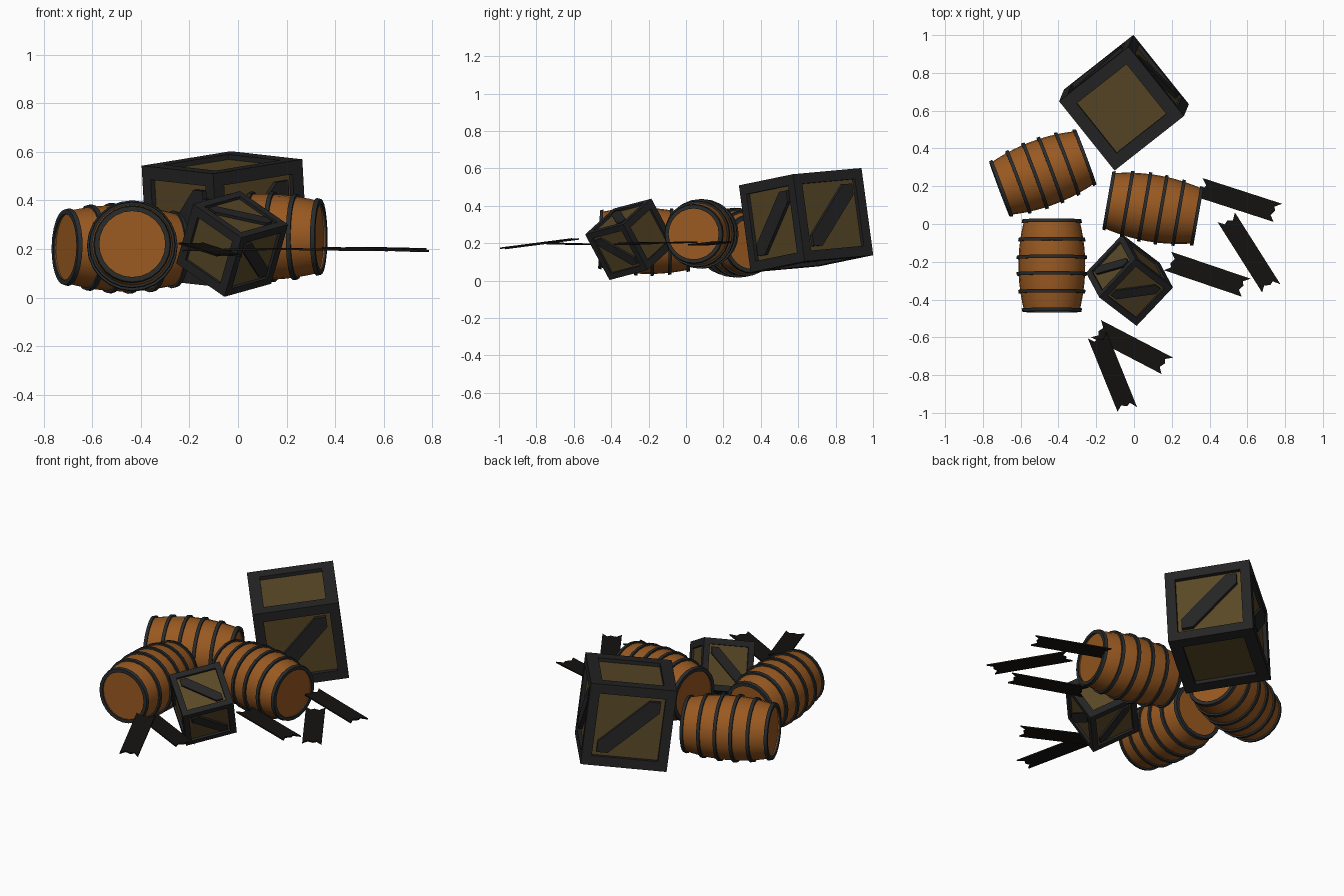
import bpy, bmesh, math
from mathutils import Vector, Matrix

if "Cube" in bpy.data.objects:
    bpy.data.objects.remove(bpy.data.objects["Cube"])


def mat(name, r, g, b):
    m = bpy.data.materials.new(name)
    m.diffuse_color = (r, g, b, 1)
    m.use_nodes = True
    m.node_tree.nodes["Principled BSDF"].inputs["Base Color"].default_value = m.diffuse_color
    return m


WOOD = mat("barrel_wood", .32, .10, .015)
IRON = mat("dark_iron", .022, .024, .025)
FRAME = mat("crate_frame", .018, .018, .019)
PANEL = mat("crate_panel", .10, .065, .02)
CHAR = mat("charred_wood", .007, .006, .005)


def finish(bm, name, mats, matrix):
    bmesh.ops.recalc_face_normals(bm, faces=bm.faces[:])
    me = bpy.data.meshes.new(name)
    bm.to_mesh(me)
    bm.free()
    for m in mats:
        me.materials.append(m)
    ob = bpy.data.objects.new(name, me)
    ob.matrix_world = matrix
    bpy.context.collection.objects.link(ob)
    return ob


def frame(z_axis, x_axis, center):
    # orthonormal placement from an up axis and an approximate x axis
    z = Vector(z_axis).normalized()
    x = Vector(x_axis)
    x = (x - z * x.dot(z)).normalized()
    y = z.cross(x)
    m = Matrix((x, y, z)).transposed().to_4x4()
    m.translation = Vector(center)
    return m


def lathe(bm, profile, closed, mat_index, n=24):
    # revolve (radius, height) points around local z
    rings = [[bm.verts.new((r * math.cos(2 * math.pi * i / n), r * math.sin(2 * math.pi * i / n), z))
              for i in range(n)] for r, z in profile]
    pairs = list(zip(rings, rings[1:]))
    if closed:
        pairs.append((rings[-1], rings[0]))
    faces = [bm.faces.new((p[i], p[(i + 1) % n], q[(i + 1) % n], q[i]))
             for p, q in pairs for i in range(n)]
    if not closed:
        faces += [bm.faces.new(rings[0]), bm.faces.new(rings[-1])]
    for f in faces:
        f.material_index = mat_index


def barrel(name, center, axis):
    half = .24
    radius = lambda t: .177 - .03 * (t / half) ** 2
    bm = bmesh.new()
    # bulging staves with slightly sunken heads
    zs = [-half + 2 * half * i / 10 for i in range(11)]
    body = [(.138, -half + .008), (.138, -half)] + [(radius(z), z) for z in zs]
    body += [(.138, half), (.138, half - .008)]
    lathe(bm, body, False, 0)
    # six iron hoops
    for t in (-.236, -.138, -.044, .044, .138, .236):
        lo, hi = t - .009, t + .009
        lathe(bm, [(radius(lo) - .01, lo), (radius(lo) + .01, lo),
                   (radius(hi) + .01, hi), (radius(hi) - .01, hi)], True, 1)
    ob = finish(bm, name, [WOOD, IRON], frame(axis, (0, 0, 1), center))
    bpy.ops.object.select_all(action='DESELECT')
    ob.select_set(True)
    bpy.context.view_layer.objects.active = ob
    bpy.ops.object.shade_smooth_by_angle(angle=math.radians(30))


def crate(name, s, center, up, side):
    bm = bmesh.new()
    bmesh.ops.create_cube(bm, size=s)
    bm.normal_update()
    # framed faces with sunken panels
    for f in bm.faces[:]:
        n = f.normal.copy()
        border = .2 if abs(n.z) > .5 else .165
        bmesh.ops.inset_individual(bm, faces=[f], thickness=border * s)
        ext = bmesh.ops.extrude_discrete_faces(bm, faces=[f])["faces"][0]
        ext.material_index = 1
        bmesh.ops.translate(bm, verts=ext.verts[:], vec=n * -.045 * s)
    # diagonal brace on the four sides
    h, w = s * (.5 - .165), .13 * s
    shape = [(-h, -h), (w - h, -h), (h, h - w), (h, h), (h - w, h), (-h, w - h)]
    for k in range(4):
        rot = Matrix.Rotation(k * math.pi / 2, 3, 'Z')
        f0, f1 = [[bm.verts.new(rot @ Vector((u, -d * s, v))) for u, v in shape] for d in (.498, .45)]
        bm.faces.new(f0)
        bm.faces.new(f1[::-1])
        for i in range(6):
            j = (i + 1) % 6
            bm.faces.new((f0[i], f1[i], f1[j], f0[j]))
    finish(bm, name, [FRAME, PANEL], frame(up, side, center))


def plank(name, start, end, width=.105):
    a, b = Vector(start), Vector(end)
    L, w = (b - a).length / 2, width / 2
    # splintered outline
    pts = [(-L - .015, -w), (L + .005, -w), (L - .02, -w * .45), (L - .005, w * .1), (L - .015, w * .5),
           (L + .02, w), (-L - .01, w), (-L + .02, w * .4), (-L + .005, -w * .1), (-L + .015, -w * .5)]
    bm = bmesh.new()
    f = bm.faces.new([bm.verts.new((x, y, -.004)) for x, y in pts])
    ext = bmesh.ops.extrude_face_region(bm, geom=[f])["geom"]
    bmesh.ops.translate(bm, verts=[v for v in ext if isinstance(v, bmesh.types.BMVert)], vec=(0, 0, .008))
    x = (b - a).normalized()
    z = x.cross(Vector((0, 0, 1)).cross(x))
    finish(bm, name, [CHAR], frame(z, x, (a + b) / 2))


# barrels
barrel("barrel_front_left", (-.435, -.22, .213), (0, -1, .03))
barrel("barrel_back_left", (-.483, .27, .203), (.455, .17, -.01))
barrel("barrel_right", (.10, .083, .25), (.487, -.085, 0))

# crates
crate("large_crate", .471, (-.053, .642, .323), (-.026, -.063, .466), (.370, .291, .059))
crate("small_crate", .285, (-.024, -.297, .221), (-.19, -.201, -.053), (.212, -.148, -.14))

# broken planks
plank("plank_1", (.357, .19, .205), (.75, .063, .192))
plank("plank_2", (.495, .025, .205), (.72, -.33, .20))
plank("plank_3", (.19, -.20, .20), (.582, -.333, .195))
plank("plank_4", (-.19, -.56, .195), (.165, -.745, .20))
plank("plank_5", (-.19, -.60, .222), (-.04, -.97, .174))
